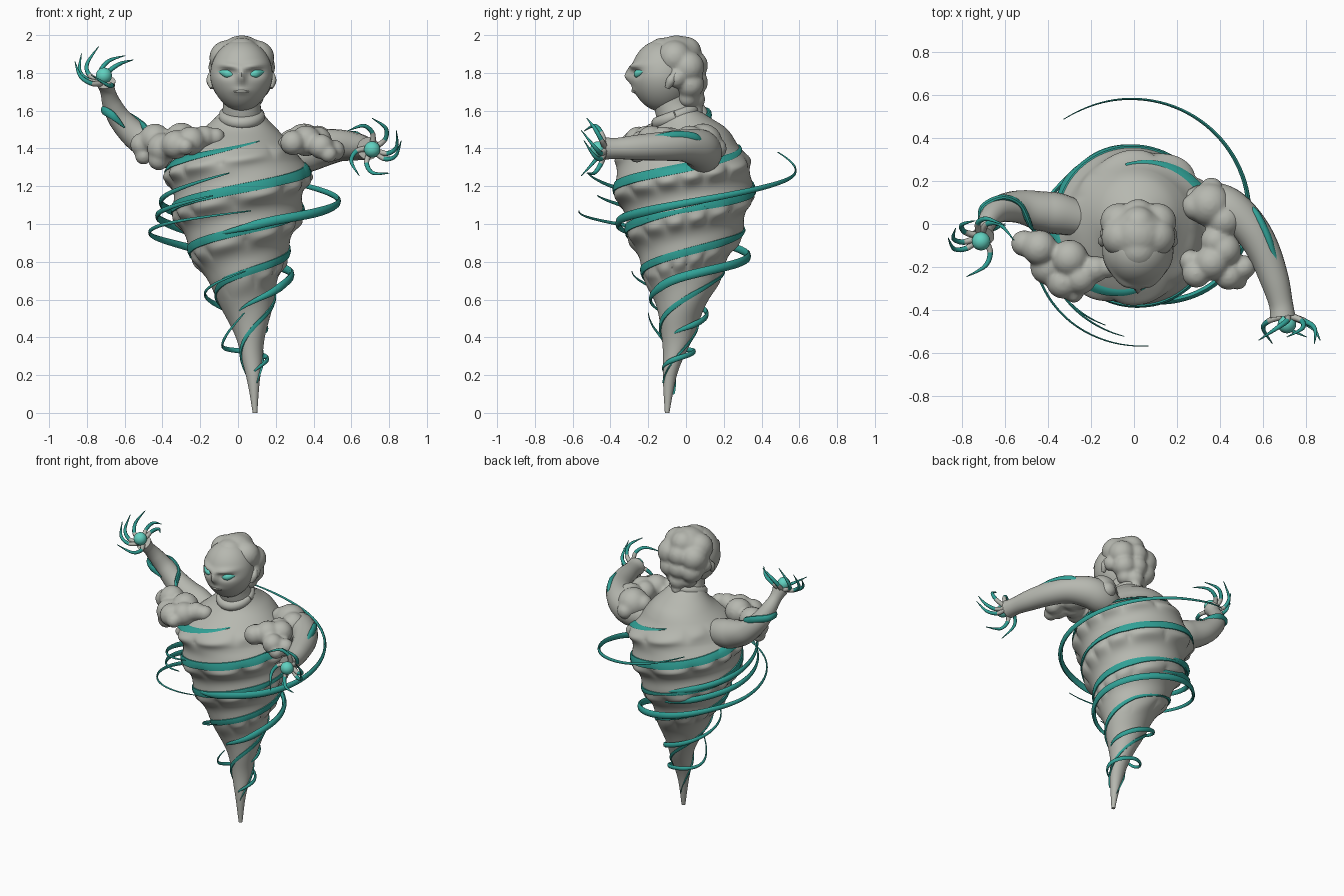
import bpy, bmesh, math
from mathutils import Vector, Matrix

if "Cube" in bpy.data.objects:
    bpy.data.objects.remove(bpy.data.objects["Cube"])


def material(name, col):
    m = bpy.data.materials.new(name)
    m.diffuse_color = (*col, 1)
    m.use_nodes = True
    m.node_tree.nodes["Principled BSDF"].inputs["Base Color"].default_value = m.diffuse_color
    return m


GREY = material("storm grey", (0.47, 0.48, 0.435))
TEAL = material("deep teal", (0.03, 0.36, 0.31))
GLOW = material("bright aqua", (0.12, 0.64, 0.53))


def finish(name, bm, mats, angle=50):
    bmesh.ops.recalc_face_normals(bm, faces=bm.faces[:])
    me = bpy.data.meshes.new(name)
    bm.to_mesh(me)
    bm.free()
    for m in mats:
        me.materials.append(m)
    ob = bpy.data.objects.new(name, me)
    bpy.context.collection.objects.link(ob)
    bpy.ops.object.select_all(action='DESELECT')
    ob.select_set(True)
    bpy.context.view_layer.objects.active = ob
    bpy.ops.object.shade_smooth_by_angle(angle=math.radians(angle))
    return ob


def spline(keys, n=8):
    """Smooth path through tuples of any length."""
    k = [keys[0]] + list(keys) + [keys[-1]]
    out = []
    for i in range(1, len(k) - 2):
        for s in range(n):
            t = s / n
            out.append([0.5 * (2 * b + (c - a) * t + (2 * a - 5 * b + 4 * c - d) * t * t
                               + (3 * b - a - 3 * c + d) * t ** 3)
                        for a, b, c, d in zip(*k[i - 1:i + 3])])
    return out + [list(keys[-1])]


def sweep(bm, path, flat=1.0, sides=10, split=2.0):
    """Tube along (x, y, z, radius); faces past the split fraction use material 1."""
    pts = [Vector(p[:3]) for p in path]
    rings, side = [], None
    for i, p in enumerate(pts):
        t = (pts[min(i + 1, len(pts) - 1)] - pts[max(i - 1, 0)]).normalized()
        if side is None or flat != 1:
            side = t.cross(Vector((0, 0, 1)))
            if side.length < 0.05:
                side = t.cross(Vector((0, 1, 0)))
        else:
            side = side - t * side.dot(t)
        side.normalize()
        up, r = side.cross(t), max(path[i][3], 0.001)
        rings.append([bm.verts.new(p + side * r * flat * math.cos(a) + up * r * math.sin(a))
                      for a in (2 * math.pi * j / sides for j in range(sides))])
    for i in range(len(rings) - 1):
        for j in range(sides):
            k = (j + 1) % sides
            f = bm.faces.new((rings[i][j], rings[i][k], rings[i + 1][k], rings[i + 1][j]))
            f.material_index = int(i / len(rings) > split)
    bm.faces.new(rings[0])
    bm.faces.new(rings[-1]).material_index = int(split < 1)


def tube(name, keys, mats, **kw):
    bm = bmesh.new()
    sweep(bm, spline(keys), **kw)
    return finish(name, bm, mats)


def blobs(name, items, mat, scale=(1, 1, 1), melt=0):
    """Spheres in one object, optionally melted together into a cloud."""
    bm = bmesh.new()
    for x, y, z, r in items:
        bmesh.ops.create_icosphere(bm, subdivisions=3, radius=r * (1.03 if melt else 1),
                                   matrix=Matrix.Translation((x, y, z)) @ Matrix.Diagonal((*scale, 1)))
    ob = finish(name, bm, [mat])
    if melt:
        rm = ob.modifiers.new("merge", 'REMESH')
        rm.mode, rm.voxel_size, rm.use_smooth_shade = 'VOXEL', 0.011, True
        sm = ob.modifiers.new("soften", 'SMOOTH')
        sm.factor, sm.iterations = 0.5, melt
    return ob


# Whirlwind torso: z, axis x, axis y, radius
PROFILE = spline([(0, .09, -.10, .012), (.2, .08, -.085, .038), (.4, .065, -.045, .08),
                  (.6, .04, -.025, .148), (.8, .01, -.015, .235), (1.0, 0, -.005, .315),
                  (1.2, 0, -.01, .362), (1.3, 0, -.015, .36), (1.4, 0, -.015, .30),
                  (1.5, .01, .02, .20), (1.56, .015, -.005, .138), (1.62, .02, -.05, .09)], 14)
TURN = 2 * math.pi / 0.45


def axis(z):
    for a, b in zip(PROFILE, PROFILE[1:]):
        if z <= b[0]:
            t = max(0, (z - a[0]) / (b[0] - a[0]))
            return [p + (q - p) * t for p, q in zip(a, b)][1:]
    return PROFILE[-1][1:]


def twist(z):
    """Angle of the main spiral at a height; steeper towards the tip."""
    return 1.5 * math.pi + TURN * (max(z, .7) - 1.41) + 0.7 * TURN * min(0, z - .7)


def skin(z, th):
    """Torso radius with spiral bands and cloudy lower rims."""
    r = axis(z)[2]
    v = ((twist(z) - th) / math.pi) % 1
    fade = min(1, max(0, (1.45 - z) / 0.12)) * min(1, z / 0.3)
    lump = min(1, max(0, (z - 0.6) / 0.12)) * math.exp(-((v - 0.72) / 0.14) ** 2)
    cloud = abs(math.sin(6 * th + 1.5 * math.sin(2 * th) + 3 * z)) ** 0.7
    return r * (1 + fade * (0.04 * math.cos(2 * math.pi * (v - 0.87)) + lump * (0.09 * cloud - 0.03)))


def around(z, th, r):
    cx, cy, _ = axis(z)
    return (cx + r * math.cos(th), cy + r * math.sin(th), z)


bm = bmesh.new()
N, H = 144, 200
rows = [[bm.verts.new(around(1.62 * i / H, 2 * math.pi * j / N, skin(1.62 * i / H, 2 * math.pi * j / N)))
         for j in range(N)] for i in range(H + 1)]
for i in range(H):
    for j in range(N):
        k = (j + 1) % N
        bm.faces.new((rows[i][j], rows[i][k], rows[i + 1][k], rows[i + 1][j]))
bm.faces.new(rows[0])
bm.faces.new(rows[-1])
finish("whirlwind_torso", bm, [GREY], 70)

# Flat ribbons hugging the torso: start number, lowest z, highest z
bm = bmesh.new()
for start, z0, z1 in [(0, .10, .79), (0, .76, 1.10), (0, 1.02, 1.44), (1, .16, .64), (1, .6, 1.0), (1, .94, 1.42)]:
    last, n = None, 110
    for i in range(n + 1):
        t = i / n
        z = z0 + (z1 - z0) * t
        th = twist(z) - start * math.pi
        w = (0.009 + 0.042 * axis(z)[2]) * min(1, 4 * t, 4 * (1 - t)) + 0.002
        row = [bm.verts.new(around(z + w * s, th, skin(z + w * s, th) + o))
               for s, o in ((-1, -.012), (-.95, .007), (0, .01), (.95, .007), (1, -.012))]
        if last:
            for a in range(4):
                bm.faces.new((last[a], last[a + 1], row[a + 1], row[a]))
        last = row
finish("torso_ribbons", bm, [TEAL])

# Flying ribbons peeling off: angle, z, radius
FLYING = [[(-115, .94, .29), (-85, .98, .345), (-60, 1.02, .40), (-30, 1.06, .475), (0, 1.11, .53), (45, 1.19, .57), (90, 1.28, .595), (123, 1.38, .60)],
          [(-110, .54, .12), (-50, .63, .20), (0, .72, .26), (90, .82, .34), (145, .89, .385), (180, .94, .46), (230, 1.01, .53), (277, 1.07, .565)],
          [(90, .98, .30), (140, 1.04, .34), (180, 1.10, .40), (225, 1.18, .46), (265, 1.27, .51)],
          [(90, .89, .27), (140, .96, .335), (180, 1.03, .42), (220, 1.09, .46), (254, 1.15, .48)],
          [(-20, .42, .08), (60, .48, .12), (140, .56, .17), (210, .65, .23), (275, .75, .27)],
          [(-80, .22, .04), (0, .28, .08), (90, .32, .10), (180, .35, .15), (230, .44, .16), (265, .53, .17)]]
bm = bmesh.new()
for keys in FLYING:
    path = spline(keys, 14)
    big = 0.007 + 0.024 * max(k[2] for k in keys)
    for i, (a, z, r) in enumerate(path):
        t = i / (len(path) - 1)
        path[i] = (*around(z, math.radians(a), r), big * min(1, 5 * t, 1.8 * (1 - t)) + 0.003)
    sweep(bm, path, flat=0.6, sides=8)
finish("flying_ribbons", bm, [TEAL])

# Neck and collar
tube("neck", [(.015, 0, 1.5, .13), (.02, -.045, 1.57, .11), (.02, -.07, 1.63, .10), (.02, -.08, 1.7, .10)], [GREY], sides=24)
bm = bmesh.new()
sweep(bm, [(.02 + .09 * math.cos(a), -.055 + .095 * math.sin(a), 1.57 + .035 * math.sin(a), .034)
           for a in (2 * math.pi * i / 32 for i in range(33))])
finish("collar", bm, [GREY])

# Head: sphere narrowed towards the chin, with brow ridge, sockets and nose shaped in
bm = bmesh.new()
bmesh.ops.create_uvsphere(bm, u_segments=72, v_segments=56, radius=1)


def bump(a, b, w, h):
    return math.exp(-(a / w) ** 2 - (b / h) ** 2)


for v in bm.verts:
    x, y, z = v.co
    jaw = 1 - 0.16 * max(0, -z) ** 1.5
    push = 0
    if y < 0:
        push = (.022 * bump(abs(x) - .46, z - .08, .26, .13) - .022 * bump(abs(x) - .38, z - .27 - .12 * (abs(x) - .38), .36, .09)
                - .034 * bump(x, z - .0, .12, .2) - .012 * bump(x, z + .42, .26, .09))
    v.co = (.018 + .165 * x * jaw, -.125 + .167 * y * (1 - .05 * max(0, -z)) + push, 1.785 + .19 * z)
finish("head", bm, [GREY], 80)
for s, side in ((-1, "left"), (1, "right")):
    tube(side + "_eye", [(.018 + s * .04, -.270, 1.788, .003), (.018 + s * .078, -.258, 1.796, .021),
                         (.018 + s * .122, -.226, 1.808, .003)], [GLOW], flat=0.75)
    tube(side + "_ear", [(.018 + s * .155, -.10, 1.72, .012), (.018 + s * .162, -.08, 1.76, .024),
                         (.018 + s * .16, -.06, 1.80, .012)], [GREY])
tube("mouth", [(-.022, -.270, 1.70, .003), (.018, -.282, 1.704, .008), (.058, -.270, 1.70, .003)], [GREY])

# Cloudy hair on the crown, sides and back
blobs("hair", [(.02, -.05, 1.866, .13), (.02, -.12, 1.89, .095), (-.06, -.06, 1.88, .09), (.10, -.06, 1.88, .09),
               (.02, .00, 1.91, .08), (-.07, .01, 1.83, .085), (.11, .01, 1.83, .085), (.02, .04, 1.84, .075),
               (-.06, .02, 1.74, .075), (.10, .02, 1.74, .075), (.02, .045, 1.75, .07), (.15, -.05, 1.77, .05),
               (-.11, -.05, 1.77, .05), (.03, .04, 1.66, .06), (-.03, .01, 1.67, .055), (.08, .01, 1.67, .055),
               (.03, .05, 1.60, .04)], GREY, melt=5)

# Cloud clusters over the shoulders
blobs("left_shoulder_cloud", [(-.51, -.09, 1.42, .06), (-.44, -.11, 1.45, .08), (-.40, -.20, 1.40, .08), (-.33, -.27, 1.42, .075),
                              (-.25, -.25, 1.44, .075), (-.18, -.21, 1.46, .06), (-.12, -.20, 1.46, .05), (-.30, -.16, 1.45, .085),
                              (-.42, -.20, 1.34, .055), (-.50, -.10, 1.36, .045), (-.28, -.32, 1.41, .045)], GREY, melt=5)
blobs("right_shoulder_cloud", [(.35, .09, 1.43, .10), (.28, .08, 1.44, .06), (.36, .16, 1.40, .055), (.42, .02, 1.44, .08), (.38, -.08, 1.44, .07),
                               (.36, -.18, 1.44, .08), (.29, -.23, 1.43, .065), (.44, -.24, 1.41, .065), (.51, -.20, 1.39, .055),
                               (.42, -.12, 1.44, .075), (.26, -.17, 1.42, .05), (.48, -.26, 1.37, .045)], GREY, melt=5)

# Arms
tube("left_arm", [(-.20, .01, 1.36, .07), (-.34, .045, 1.385, .095), (-.43, .06, 1.41, .092), (-.53, .08, 1.46, .077), (-.62, .07, 1.55, .063),
                  (-.668, .03, 1.635, .05), (-.69, -.02, 1.705, .04), (-.70, -.055, 1.75, .052)], [GREY], sides=20)
tube("right_arm", [(.22, .07, 1.35, .07), (.34, .09, 1.37, .10), (.43, .07, 1.40, .103), (.53, -.01, 1.415, .086), (.60, -.12, 1.412, .077),
                   (.653, -.26, 1.405, .067), (.682, -.37, 1.40, .056), (.69, -.43, 1.40, .06)], [GREY], sides=20)
tube("left_arm_ribbon", [(-.47, -.03, 1.44, .004), (-.485, .00, 1.50, .02), (-.53, .09, 1.535, .025), (-.61, .122, 1.58, .025),
                         (-.70, .08, 1.60, .024), (-.705, .01, 1.60, .024), (-.66, -.022, 1.57, .02), (-.60, .00, 1.51, .004)], [TEAL], flat=0.6)
tube("right_arm_ribbon", [(.53, .09, 1.42, .004), (.565, .05, 1.455, .025), (.615, -.05, 1.465, .028), (.65, -.15, 1.45, .025),
                          (.69, -.22, 1.42, .02), (.71, -.27, 1.38, .004)], [TEAL], flat=0.7)


# Hands: glowing orb with a pinwheel of curved claws
def hand(side, orb, centre, u, v, w, spin, angles):
    blobs(side + "_orb", [(*orb, .043)], GLOW)
    c, u, v, w = (Vector(q) for q in (centre, u, v, w))
    bm = bmesh.new()
    for i, a in enumerate(angles):
        keys = []
        for turn, rad, out, thick in ((0, .025, -.025, .016), (10, .085, -.005, .013),
                                      (32, .13, .03, .010), (65, .16, .07 + .015 * (i % 3), .002)):
            b = math.radians(a + spin * turn)
            keys.append((*(c + (u * math.cos(b) + v * math.sin(b)) * rad + w * out), thick))
        sweep(bm, spline(keys, 6), sides=8, split=0.3)
    finish(side + "_claws", bm, [GREY, TEAL])


hand("left", (-.71, -.08, 1.785), (-.71, -.07, 1.775), (1, 0, 0), (0, .86, .5), (0, -.5, .86), -1, (228, 203, 165, 110, 80, 310))
hand("right", (.71, -.465, 1.395), (.71, -.455, 1.40), (1, 0, 0), (0, 0, 1), (0, -1, 0), 1, (25, 80, 180, 240, 310, -28))
